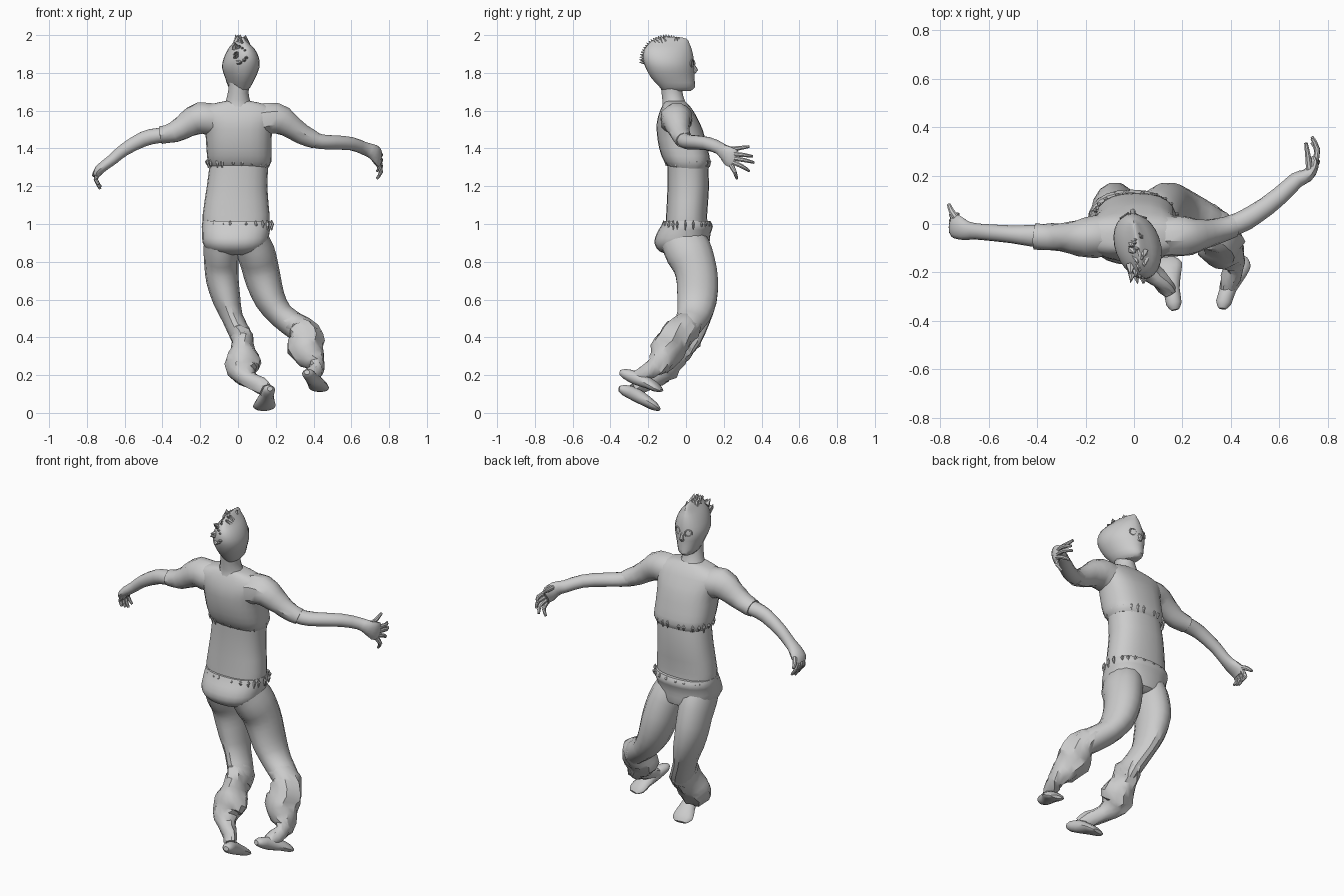
import bpy, bmesh, math, random
from mathutils import Vector

random.seed(4)


def spline(rows, steps):
    """Catmull-Rom through rows of numbers."""
    out = []
    n = len(rows)
    for i in range(n - 1):
        a, b, c, d = (rows[max(0, min(n - 1, i + k))] for k in (-1, 0, 1, 2))
        for s in range(steps):
            t = s / steps
            out.append([0.5 * (2 * q + (r - p) * t + (2 * p - 5 * q + 4 * r - w) * t * t
                               + (3 * q - p - 3 * r + w) * t ** 3)
                        for p, q, r, w in zip(a, b, c, d)])
    out.append(list(rows[-1]))
    return out


def skin(name, rings):
    bm = bmesh.new()
    loops = [[bm.verts.new(p) for p in ring] for ring in rings]
    n = len(loops[0])
    for a, b in zip(loops, loops[1:]):
        for i in range(n):
            bm.faces.new((a[i], a[(i + 1) % n], b[(i + 1) % n], b[i]))
    bm.faces.new(loops[0][::-1])
    bm.faces.new(loops[-1])
    bmesh.ops.recalc_face_normals(bm, faces=bm.faces)
    me = bpy.data.meshes.new(name)
    bm.to_mesh(me)
    bm.free()
    ob = bpy.data.objects.new(name, me)
    bpy.context.collection.objects.link(ob)
    return ob


def tube(name, rows, up=(0, 0, 1), sides=14, steps=2, crumple=0.0):
    """rows: x, y, z, radius across, radius along 'up'."""
    rows = spline(rows, steps)
    pts = [Vector(r[:3]) for r in rows]
    rings = []
    for i, r in enumerate(rows):
        t = (pts[min(i + 1, len(pts) - 1)] - pts[max(i - 1, 0)]).normalized()
        side = t.cross(Vector(up)).normalized()
        top = side.cross(t)
        ring = []
        for k in range(sides):
            a = 2 * math.pi * k / sides
            j = 1 + random.uniform(-crumple, crumple)
            ring.append(pts[i] + (side * math.cos(a) * r[3] + top * math.sin(a) * r[4]) * j)
        rings.append(ring)
    return skin(name, rings)


def stack(name, rows, power=1.0, turn=0.0, sides=24, steps=2):
    """rows: z, centre x, y back, y front, half width."""
    rings = []
    for z, cx, y0, y1, w in spline(rows, steps):
        ring = []
        for k in range(sides):
            a = 2 * math.pi * k / sides
            c, s = math.cos(a), math.sin(a)
            x = math.copysign(abs(c) ** power, c) * w
            y = (y0 + y1) / 2 + math.copysign(abs(s) ** power, s) * (y1 - y0) / 2
            ring.append((cx + x - y * turn, y, z))
        rings.append(ring)
    return skin(name, rings)


# Torso: trousers seat, bare waist, shirt, shoulders
stack("hips", [(.835, -.015, -.08, .08, .06), (.855, -.015, -.14, .12, .14), (.9, -.015, -.168, .125, .172),
               (.95, -.012, -.155, .13, .178), (.985, -.01, -.135, .142, .182), (1.015, -.01, -.12, .13, .178)], .85)
stack("waist", [(.98, -.01, -.11, .115, .175), (1.05, -.01, -.105, .112, .177), (1.2, -.005, -.098, .122, .16),
                (1.34, .008, -.1, .115, .155)], .85)
stack("shirt", [(1.295, .009, -.085, .112, .15), (1.33, .008, -.115, .128, .168), (1.4, .005, -.142, .115, .172),
                (1.5, .003, -.156, .088, .178), (1.56, 0, -.15, .06, .2), (1.605, -.005, -.135, .035, .2),
                (1.635, 0, -.12, .01, .14), (1.65, 0, -.11, -.005, .07)], .8)

# Neck and head (turned slightly)
tube("neck", [(0, -.06, 1.6, .09, .08), (0, -.065, 1.64, .068, .062), (.002, -.075, 1.7, .054, .056),
              (.008, -.08, 1.76, .056, .058)], up=(0, 1, 0))
stack("head", [(1.705, .0, -.12, .025, .035), (1.725, .0, -.14, .048, .056), (1.775, .0, -.185, .044, .078),
               (1.83, .0, -.215, .044, .097), (1.88, .002, -.228, .04, .09), (1.925, .002, -.22, .03, .068),
               (1.955, 0, -.195, .018, .042), (1.98, 0, -.165, .005, .018), (1.99, 0, -.14, -.04, .005)],
      turn=.17)
tube("nose", [(-.004, .03, 1.85, .008, .006), (-.005, .05, 1.815, .012, .014), (-.005, .035, 1.8, .012, .006)],
     up=(0, 1, 0), sides=8)
for s in (-1, 1):
    bpy.ops.mesh.primitive_torus_add(location=(s * .036 - .004, .035 if s < 0 else .031, 1.85),
                                     rotation=(math.pi / 2, 0, -s * .45 + .15),
                                     major_radius=.019, minor_radius=.004, major_segments=14, minor_segments=6)
    bpy.context.object.name = "eye_rim"

# Hair tufts over the crown and down the back
for i in range(22):
    v = i / 21
    a = math.radians(62 + 120 * v)
    d = Vector((random.uniform(-.25, .25), math.cos(a), math.sin(a)))
    base = Vector((.018 + random.uniform(-.02, .02) * (1 + v), -.095 + .105 * math.cos(a), 1.86 + .105 * math.sin(a)))
    tip = base + d * .038 + Vector((0, -.01, 0))
    tube("hair_tuft", [(*base, .018, .022), (*tip, .001, .001)], up=(1, 0, 0), sides=6, steps=1)

# Arms: short sleeve, forearm
tube("left_sleeve", [(-.13, -.05, 1.55, .085, .085), (-.2, -.055, 1.56, .083, .084), (-.27, -.055, 1.525, .064, .068),
                     (-.34, -.055, 1.485, .056, .054), (-.41, -.05, 1.47, .053, .046)], crumple=.05)
tube("left_forearm", [(-.36, -.05, 1.475, .046, .04), (-.43, -.048, 1.467, .044, .041), (-.5, -.043, 1.45, .037, .041),
                      (-.6, -.035, 1.395, .034, .034), (-.66, -.03, 1.345, .034, .03),
                      (-.7, -.025, 1.315, .042, .028), (-.735, -.01, 1.285, .05, .026),
                      (-.748, -.005, 1.258, .04, .018)], up=(-.6, 0, .8))
tube("right_sleeve", [(.13, -.05, 1.55, .085, .085), (.2, -.05, 1.56, .085, .082), (.27, -.045, 1.525, .066, .066),
                      (.34, -.03, 1.475, .052, .054), (.41, -.008, 1.443, .046, .043)], crumple=.05)
tube("right_forearm", [(.36, -.022, 1.46, .044, .045), (.43, .003, 1.437, .044, .04), (.5, .04, 1.432, .042, .038),
                       (.6, .115, 1.425, .038, .036), (.67, .18, 1.4, .033, .034), (.715, .2, 1.382, .028, .04),
                       (.74, .235, 1.355, .022, .052), (.742, .26, 1.34, .016, .045)], crumple=.03)


def finger(name, a, b, c, r=.0115):
    tube(name, [(*a, r * 1.15, r * 1.15), (*b, r, r), (*c, r * .6, r * .6)], up=(.3, .2, .9), sides=8)


# Fingers spread from each palm
for i, (y, ty, tz) in enumerate([(.025, .04, 1.195), (.006, .012, 1.185), (-.015, -.012, 1.195), (-.034, -.04, 1.21)]):
    finger("left_finger", (-.74, y, 1.27), (-.753, (y + ty) / 2 + .005, 1.235), (-.725 - .004 * i, ty, tz))
finger("left_thumb", (-.725, .015, 1.29), (-.752, .05, 1.28), (-.765, .08, 1.255), .013)
for z, ty, tz in [(1.372, .352, 1.358), (1.35, .36, 1.325), (1.33, .335, 1.28), (1.31, .27, 1.24)]:
    finger("right_finger", (.745, .24, z), (.757, .24 + (ty - .24) * .6, (z + tz) / 2), (.735, ty, tz))
finger("right_thumb", (.725, .22, 1.395), (.72, .27, 1.4), (.71, .335, 1.41), .013)

# Legs: thigh, crumpled shin, ankle (across = x, up = y)
Y = (0, 1, 0)
tube("left_thigh", [(-.09, -.02, .92, .09, .12), (-.09, .015, .85, .092, .125), (-.088, .045, .78, .09, .115),
                    (-.082, .06, .7, .086, .112), (-.06, .058, .6, .074, .107), (-.028, .04, .5, .056, .09),
                    (.02, .0, .4, .058, .085), (.032, -.03, .36, .05, .08)], Y)
tube("left_shin", [(.01, .015, .43, .05, .08), (.025, -.02, .385, .064, .095), (.022, -.06, .335, .062, .09),
                   (.028, -.1, .27, .092, .09), (.02, -.14, .22, .075, .075), (.06, -.19, .175, .045, .05),
                   (.115, -.24, .145, .045, .035), (.145, -.28, .12, .035, .03)], Y, crumple=.12)
tube("right_thigh", [(.07, -.02, .92, .09, .12), (.095, .015, .85, .1, .125), (.115, .045, .78, .098, .115),
                     (.135, .06, .7, .094, .112), (.17, .058, .6, .082, .107), (.23, .04, .515, .068, .09),
                     (.31, .005, .455, .07, .075), (.34, -.02, .42, .06, .07)], Y)
tube("right_shin", [(.27, .02, .485, .05, .075), (.33, -.01, .45, .07, .085), (.355, -.055, .4, .088, .09),
                    (.36, -.09, .345, .092, .09), (.39, -.125, .285, .068, .075), (.418, -.16, .245, .042, .055),
                    (.4, -.22, .21, .04, .038), (.385, -.27, .19, .034, .03)], Y, crumple=.12)

# Feet: heel raised behind, toes lower and forward
Z = (0, 0, 1)
tube("left_foot", [(.17, -.355, .128, .015, .012), (.165, -.33, .122, .032, .028), (.155, -.27, .098, .034, .036),
                   (.145, -.21, .062, .05, .03), (.138, -.165, .033, .06, .022), (.135, -.14, .017, .035, .008)], Z)
tube("right_foot", [(.365, -.35, .215, .015, .012), (.37, -.325, .208, .032, .026), (.39, -.265, .185, .034, .036),
                    (.415, -.2, .158, .05, .03), (.43, -.155, .132, .055, .022), (.438, -.13, .118, .032, .008)], Z)

# Torn cloth edge folds at the waistband and shirt hem
for z, rx, yc, ry in [(1.0, .178, .005, .125), (1.33, .164, .01, .115)]:
    for i in range(22):
        a = 2 * math.pi * (i + random.uniform(-.3, .3)) / 22
        px, py = math.cos(a), math.sin(a)
        px = math.copysign(abs(px) ** .85, px) * rx
        py = math.copysign(abs(py) ** .85, py) * ry + yc
        h = random.uniform(.015, .035)
        tube("cloth_fold", [(px, py, z - h, .003, .003), (px * 1.015, py * 1.02, z, .01, .009),
                            (px, py, z + h * .6, .002, .002)], Y, sides=6, steps=1)

# Soft shading with crisp creases
bpy.ops.object.select_all(action='SELECT')
bpy.context.view_layer.objects.active = bpy.data.objects["shirt"]
bpy.ops.object.shade_smooth_by_angle(angle=math.radians(35))
